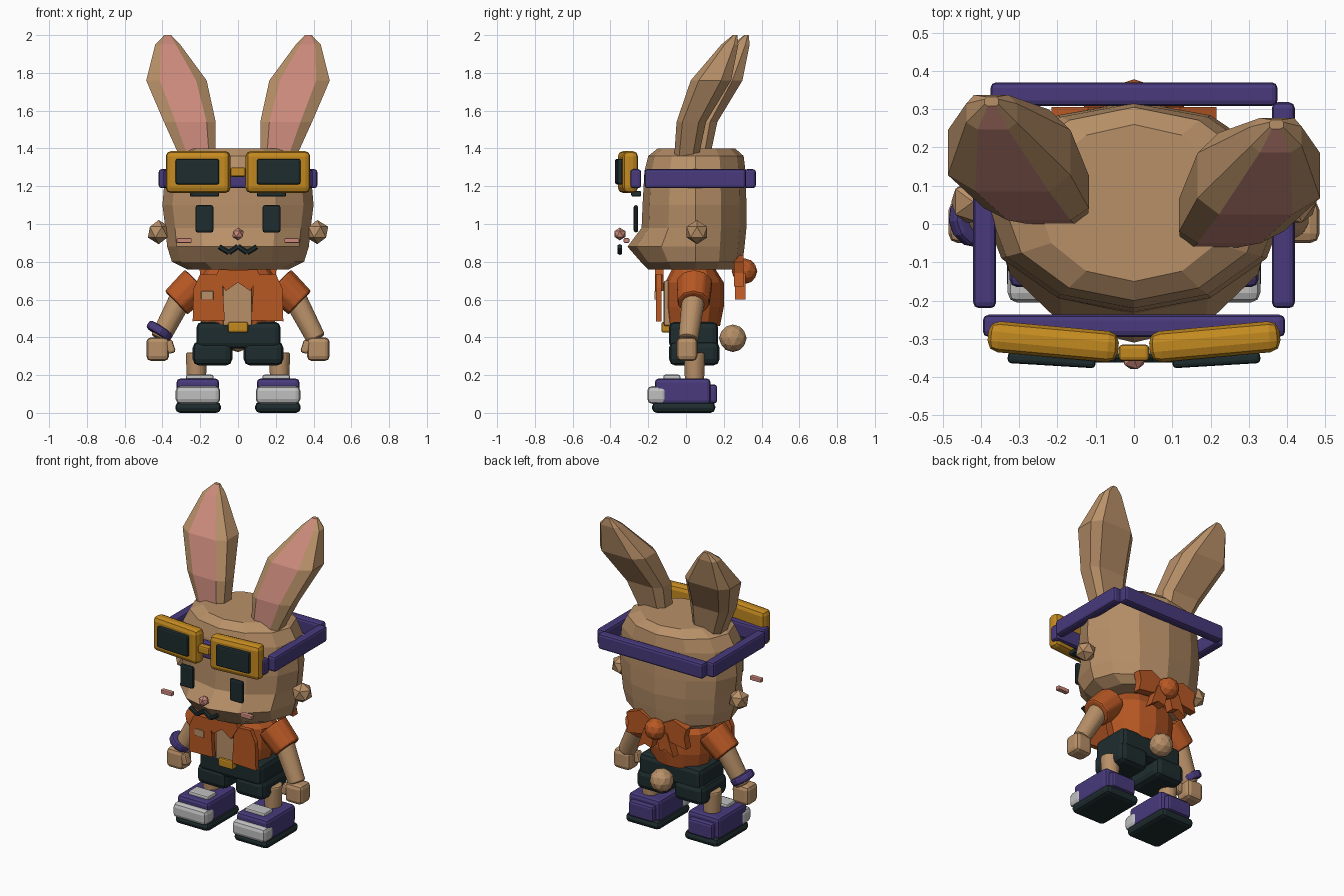
import bpy, bmesh, math
from mathutils import Vector, Matrix

if "Cube" in bpy.data.objects:
    bpy.data.objects.remove(bpy.data.objects["Cube"])


def material(name, code):
    """Flat material from an sRGB hex string, stored as linear values."""
    rgb = [int(code[i:i + 2], 16) / 255 for i in (0, 2, 4)]
    col = [c / 12.92 if c < 0.04 else ((c + 0.055) / 1.055) ** 2.4 for c in rgb] + [1]
    m = bpy.data.materials.new(name)
    m.use_nodes = True
    m.diffuse_color = col
    m.node_tree.nodes["Principled BSDF"].inputs["Base Color"].default_value = col
    return m


TAN = material("tan fur", "B89068")
PINK = material("pink skin", "CC8A7C")
ORANGE = material("orange cloth", "B85824")
YELLOW = material("yellow plastic", "C48A20")
PURPLE = material("purple cloth", "483A7C")
DARK = material("dark teal", "1E2C2E")
GREY = material("pale grey rubber", "C0C0C0")


def finish(name, bm, mats, bevel=0):
    bmesh.ops.recalc_face_normals(bm, faces=bm.faces)
    me = bpy.data.meshes.new(name)
    bm.to_mesh(me)
    bm.free()
    for m in mats:
        me.materials.append(m)
    ob = bpy.data.objects.new(name, me)
    bpy.context.collection.objects.link(ob)
    if bevel:
        mod = ob.modifiers.new("bevel", "BEVEL")
        mod.width, mod.segments, mod.limit_method = bevel, 2, "ANGLE"
    return ob


def box(name, x, y, z, mat, bevel=0.015, yaw=0, roll=0):
    """Bevelled box from three (low, high) ranges."""
    bm = bmesh.new()
    mid = Vector([(a + b) / 2 for a, b in (x, y, z)])
    size = [abs(b - a) for a, b in (x, y, z)]
    rot = Matrix.Rotation(yaw, 4, "Z") @ Matrix.Rotation(roll, 4, "Y")
    bmesh.ops.create_cube(bm, size=1, matrix=Matrix.Translation(mid) @ rot @ Matrix.Diagonal(size + [1]))
    return finish(name, bm, [mat], bevel)


def ball(name, pos, r, mat, sub=1):
    bm = bmesh.new()
    bmesh.ops.create_icosphere(bm, subdivisions=sub, radius=r, matrix=Matrix.Translation(pos))
    return finish(name, bm, [mat])


def tube(name, a, b, ra, rb, mat, n=10, bevel=0.012):
    bm = bmesh.new()
    a, b = Vector(a), Vector(b)
    rot = (b - a).to_track_quat("Z", "Y").to_matrix().to_4x4()
    bmesh.ops.create_cone(bm, cap_ends=True, segments=n, radius1=ra, radius2=rb,
                          depth=(b - a).length, matrix=Matrix.Translation((a + b) / 2) @ rot)
    return finish(name, bm, [mat], bevel)


def loft(name, rings, mats, second=()):
    """Skin over rings; columns listed in second use the second material."""
    bm = bmesh.new()
    rows = [[bm.verts.new(p) for p in ring] for ring in rings]
    n = len(rows[0])
    for low, high in zip(rows, rows[1:]):
        for j in range(n):
            k = (j + 1) % n
            f = bm.faces.new((low[j], low[k], high[k], high[j]))
            f.material_index = int(j in second)
    bm.faces.new(rows[0])
    bm.faces.new(rows[-1])
    return finish(name, bm, mats)


def oval_rings(rows, n=12, mid=0.05):
    """Rings from (height, half width, back, front) rows."""
    out = []
    for z, w, back, front in rows:
        ring = []
        for i in range(n):
            t = math.tau * i / n
            c = math.cos(t)
            ring.append((w * math.sin(t), mid + c * ((back - mid) if c > 0 else (mid - front)), z))
        out.append(ring)
    return out


def plate(name, pts, y, mat, s=1):
    """Flat outline in x, z given thickness along y."""
    return loft(name, [[(s * px, yy, pz) for px, pz in pts] for yy in y], [mat])


# Head with forward muzzle
loft("head", oval_rings([
    (0.76, 0.27, 0.28, -0.20), (0.80, 0.35, 0.30, -0.24), (0.88, 0.375, 0.31, -0.31),
    (0.98, 0.385, 0.32, -0.235), (1.10, 0.40, 0.32, -0.23), (1.28, 0.385, 0.315, -0.22),
    (1.36, 0.34, 0.305, -0.20), (1.40, 0.25, 0.26, -0.15)]), [TAN])

# Ears: thick leaning columns with pink fronts, the right one set further back
EAR = [(1.36, 0.215, 0.095, 0.003, 0.065), (1.54, 0.255, 0.137, 0.028, 0.078), (1.76, 0.326, 0.16, 0.132, 0.107),
       (1.95, 0.372, 0.066, 0.232, 0.045), (2.0, 0.372, 0.018, 0.26, 0.012)]
SECTION = [(-1, -0.6), (-0.65, -1), (0, -1), (0.55, -1), (1, -0.6), (1, 0.5), (0.7, 1), (-0.65, 1), (-1, 0.5)]
for side, s, shift in (("left", 1, 0), ("right", -1, 0.06)):
    loft(side + "_ear", [[(s * (x + u * w), y + shift + v * t, z) for u, v in SECTION]
                         for z, x, w, y, t in EAR], [TAN, PINK], second=(1, 2))

# Face centre
ball("nose", (0, -0.35, 0.947), 0.034, PINK)
mouth = [(-0.1, 0.88), (-0.048, 0.848), (0, 0.882), (0.048, 0.848), (0.1, 0.88)]
for i, ((xa, za), (xb, zb)) in enumerate(zip(mouth, mouth[1:])):
    tube(f"mouth_{i}", (xa, -0.35, za), (xb, -0.35, zb), 0.014, 0.014, DARK, 6, 0)

# Goggle bridge and strap
box("goggle_bridge", (-0.04, 0.04), (-0.358, -0.315), (1.25, 1.30), YELLOW, 0.01)
box("strap_front", (-0.395, 0.395), (-0.295, -0.237), (1.19, 1.29), PURPLE)
box("strap_back", (-0.375, 0.375), (0.308, 0.37), (1.19, 1.29), PURPLE)

# Torso, bare chest, belt buckle, pocket patch and tail
loft("torso", oval_rings([(0.46, 0.19, 0.18, -0.10), (0.56, 0.215, 0.20, -0.11),
                          (0.69, 0.22, 0.20, -0.11), (0.77, 0.16, 0.15, -0.07)]), [ORANGE])
box("chest", (-0.08, 0.075), (-0.118, -0.06), (0.46, 0.70), TAN, 0.01)
box("buckle", (-0.052, 0.052), (-0.13, -0.08), (0.425, 0.482), YELLOW, 0.01)
box("pocket_patch", (-0.195, -0.13), (-0.168, -0.155), (0.60, 0.645), TAN, 0.004)
ball("tail", (0, 0.248, 0.395), 0.073, TAN, 2)
box("hips", (-0.22, 0.225), (-0.09, 0.17), (0.34, 0.482), DARK, 0.03)

# Bow on the back
ball("bow_knot", (0, 0.31, 0.75), 0.068, ORANGE, 2)

for side, s in (("left", 1), ("right", -1)):
    def X(a, b):
        return tuple(sorted((s * a, s * b)))

    # Face
    box(side + "_eye", X(0.13, 0.225), (-0.277, -0.253), (0.955, 1.10), DARK, 0.012)
    box(side + "_brow", X(0.10, 0.255), (-0.29, -0.237), (1.145, 1.175), DARK, 0.008)
    box(side + "_blush", X(0.245, 0.325), (-0.33, -0.30), (0.90, 0.925), PINK, 0.005)
    ball(side + "_cheek_tuft", (s * 0.42, 0.058, 0.957), 0.064, TAN)

    # Goggles and side strap
    box(side + "_goggle_frame", X(0.04, 0.382), (-0.348, -0.267), (1.164, 1.386), YELLOW, 0.028, s * 0.09)
    box(side + "_goggle_lens", X(0.10, 0.33), (-0.37, -0.34), (1.21, 1.345), DARK, 0.01, s * 0.06)
    box(side + "_strap", X(0.36, 0.42), (-0.22, 0.318), (1.19, 1.29), PURPLE)

    # Jacket front, collar and bow
    plate(side + "_jacket_panel", [(0.07, 0.49), (0.24, 0.485), (0.235, 0.66), (0.20, 0.735), (0.085, 0.73)],
          (-0.16, -0.13), ORANGE, s)
    plate(side + "_collar", [(0, 0.755), (0, 0.69), (0.065, 0.645), (0.115, 0.73), (0.10, 0.76)],
          (-0.165, -0.12), ORANGE, s)
    plate(side + "_bow_wing", [(0.01, 0.72), (0.01, 0.78), (0.12, 0.835), (0.215, 0.80), (0.20, 0.74), (0.215, 0.67),
                               (0.12, 0.685)], (0.255, 0.305), ORANGE, s)
    plate(side + "_bow_tail", [(0, 0.74), (0.03, 0.62), (0.075, 0.635), (0.13, 0.60), (0.08, 0.74)],
          (0.26, 0.315), ORANGE, s)

    # Arm
    tube(side + "_sleeve", (s * 0.215, 0.045, 0.69), (s * 0.328, 0.04, 0.582), 0.098, 0.088, ORANGE)
    tube(side + "_forearm", (s * 0.30, 0.04, 0.61), (s * 0.415, 0.012, 0.39), 0.064, 0.054, TAN)
    box(side + "_hand", X(0.365, 0.485), (-0.05, 0.06), (0.275, 0.40), TAN, 0.025)
    box(side + "_thumb", X(0.338, 0.38), (-0.045, 0.005), (0.315, 0.385), TAN, 0.012, 0, s * 0.3)

    # Leg and shoe
    box(side + "_shorts_leg", X(0.03, 0.24), (-0.09, 0.178), (0.25, 0.38), DARK, 0.035)
    tube(side + "_leg", (s * 0.22, 0.045, 0.32), (s * 0.22, 0.045, 0.16), 0.06, 0.052, TAN)
    box(side + "_sole", X(0.09, 0.332), (-0.18, 0.155), (0, 0.058), DARK, 0.025)
    box(side + "_shoe", X(0.10, 0.325), (-0.165, 0.13), (0.045, 0.182), PURPLE, 0.02)
    box(side + "_heel", X(0.125, 0.30), (0.09, 0.165), (0.05, 0.15), PURPLE, 0.015)
    box(side + "_toe_cap", X(0.094, 0.33), (-0.205, -0.10), (0.048, 0.142), GREY, 0.025)
    box(side + "_tongue", X(0.13, 0.275), (-0.12, -0.03), (0.17, 0.202), GREY, 0.01)

# Bracelet on the right wrist
tube("bracelet", (-0.402, 0.015, 0.453), (-0.428, 0.012, 0.413), 0.074, 0.074, PURPLE, 12, 0.014)
